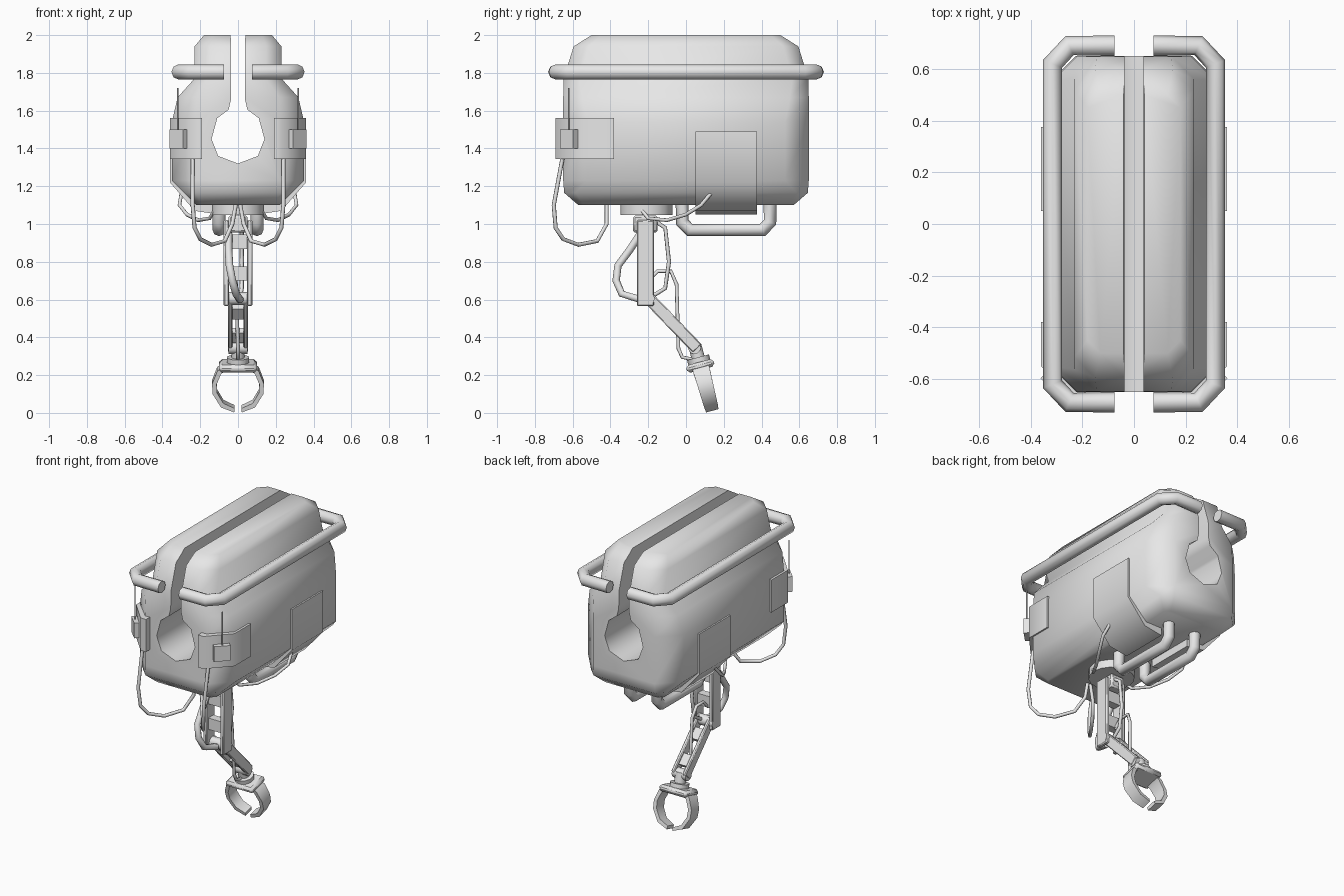
import bpy, bmesh, math
from mathutils import Vector, Matrix

if "Cube" in bpy.data.objects:
    bpy.data.objects.remove(bpy.data.objects["Cube"])

grey = bpy.data.materials.new("plain_grey")
grey.use_nodes = True
grey.diffuse_color = (0.8, 0.8, 0.8, 1)
grey.node_tree.nodes["Principled BSDF"].inputs["Base Color"].default_value = (0.8, 0.8, 0.8, 1)
SIDES = (("left", 1), ("right", -1))


def select(ob):
    bpy.ops.object.select_all(action='DESELECT')
    ob.select_set(True)
    bpy.context.view_layer.objects.active = ob


def finish(name, bm, smooth=None):
    bmesh.ops.recalc_face_normals(bm, faces=bm.faces)
    me = bpy.data.meshes.new(name)
    bm.to_mesh(me)
    bm.free()
    ob = bpy.data.objects.new(name, me)
    bpy.context.collection.objects.link(ob)
    me.materials.append(grey)
    if smooth:
        select(ob)
        bpy.ops.object.shade_smooth_by_angle(angle=math.radians(smooth))
    return ob


def loft(name, rings, smooth=None):
    """Skin a list of equal-length point rings and cap both ends."""
    bm = bmesh.new()
    rows = [[bm.verts.new(p) for p in ring] for ring in rings]
    n = len(rows[0])
    for a, b in zip(rows, rows[1:]):
        for i in range(n):
            bm.faces.new((a[i], a[(i + 1) % n], b[(i + 1) % n], b[i]))
    bm.faces.new(rows[0])
    bm.faces.new(rows[-1])
    return finish(name, bm, smooth)


def box(name, center, size, rot=None, bevel=0.0):
    bm = bmesh.new()
    bmesh.ops.create_cube(bm, size=1)
    bmesh.ops.scale(bm, vec=size, verts=bm.verts)
    if bevel:
        bmesh.ops.bevel(bm, geom=bm.edges[:], offset=bevel, segments=1, affect='EDGES')
    m = Matrix.Translation(center) @ (rot or Matrix()).to_4x4()
    bmesh.ops.transform(bm, matrix=m, verts=bm.verts)
    return finish(name, bm, 40)


def cylinder(name, center, radius, depth, axis=(0, 0, 1), sides=12):
    bm = bmesh.new()
    rot = Vector(axis).to_track_quat('Z', 'Y').to_matrix().to_4x4()
    bmesh.ops.create_cone(bm, cap_ends=True, segments=sides, radius1=radius, radius2=radius,
                          depth=depth, matrix=Matrix.Translation(center) @ rot)
    return finish(name, bm, 40)


def tube(name, points, radius):
    cu = bpy.data.curves.new(name, 'CURVE')
    cu.dimensions = '3D'
    cu.bevel_depth = radius
    cu.bevel_resolution = 2
    cu.use_fill_caps = True
    sp = cu.splines.new('POLY')
    sp.points.add(len(points) - 1)
    for p, co in zip(sp.points, points):
        p.co = (*co, 1)
    ob = bpy.data.objects.new(name, cu)
    bpy.context.collection.objects.link(ob)
    cu.materials.append(grey)
    select(ob)
    bpy.ops.object.convert(target='MESH')
    bpy.ops.object.shade_smooth_by_angle(angle=math.radians(60))


# Main body: stacked chamfered rectangles (z, half width, half length, corner chamfer)
def octagon(z, hx, hy, c):
    return [(x, y, z) for x, y in (
        (hx - c, -hy), (hx, c - hy), (hx, hy - c), (hx - c, hy),
        (c - hx, hy), (-hx, hy - c), (-hx, c - hy), (c - hx, -hy))]


levels = [(1.10, 0.22, 0.57, 0.03), (1.165, 0.285, 0.645, 0.06), (1.23, 0.35, 0.65, 0.125),
          (1.54, 0.35, 0.65, 0.125), (1.67, 0.32, 0.65, 0.1), (1.77, 0.23, 0.648, 0.085),
          (1.94, 0.23, 0.595, 0.08), (2.0, 0.18, 0.50, 0.05)]
body = loft("body", [octagon(*lv) for lv in levels])

# Keyhole channel running the whole length
half = [(0.045, 2.05), (0.037, 1.97), (0.037, 1.66), (0.05, 1.605), (0.11, 1.56),
        (0.14, 1.45), (0.105, 1.36)]
keyhole = half + [(0, 1.32)] + [(-x, z) for x, z in reversed(half)]
cutter = loft("channel_cutter", [[(x, y, z) for x, z in keyhole] for y in (-1, 1)])
cutter.hide_render = True
mod = body.modifiers.new("channel", 'BOOLEAN')
mod.operation = 'DIFFERENCE'
mod.solver = 'EXACT'
mod.object = cutter
select(body)
bpy.ops.object.modifier_apply(modifier=mod.name)
bpy.data.objects.remove(cutter)
bpy.ops.object.shade_smooth_by_angle(angle=math.radians(60))

for side, s in SIDES:
    # Guard rail around each half
    rail = [(0.075, -0.69), (0.25, -0.69), (0.315, -0.62),
            (0.315, 0.62), (0.25, 0.69), (0.075, 0.69)]
    tube(side + "_rail", [(s * x, y, 1.805) for x, y in rail], 0.04)

    # Corner pouch with a small radio box and aerial
    pouch = [(0.19, -0.64), (0.19, -0.69), (0.23, -0.69), (0.36, -0.55), (0.36, -0.38),
             (0.30, -0.38), (0.30, -0.55), (0.23, -0.62)]
    loft(side + "_pouch", [[(s * x, y, z) for x, y in pouch] for z in (1.345, 1.56)], 50)
    turn = Matrix.Rotation(s * math.radians(45), 3, 'Z')
    box(side + "_radio_box", (s * 0.315, -0.62, 1.45), (0.1, 0.035, 0.1), turn)
    tube(side + "_aerial", [(s * 0.32, -0.62, 1.48), (s * 0.32, -0.62, 1.72)], 0.004)

    # Plate folded around the lower flank
    plate = [(0.36, 1.49), (0.36, 1.22), (0.23, 1.07), (0.10, 1.05), (0.10, 1.11), (0.22, 1.12),
             (0.33, 1.23), (0.33, 1.49)]
    loft(side + "_flank_plate", [[(s * x, y, z) for x, z in plate] for y in (0.05, 0.375)], 50)

    # Landing skid
    skid = [(-0.02, 1.12), (-0.02, 1.01), (0.02, 0.968), (0.405, 0.968), (0.445, 1.01), (0.445, 1.12)]
    tube(side + "_skid", [(s * 0.1, y, z) for y, z in skid], 0.035)

    # Loose cables from the pouch and the plate to the underside
    loop = [(0.24, -0.65, 1.37), (0.24, -0.70, 1.10), (0.23, -0.69, 0.98), (0.20, -0.65, 0.92),
            (0.14, -0.57, 0.89), (0.07, -0.47, 0.91), (0.03, -0.42, 1.0), (0.01, -0.42, 1.11)]
    tube(side + "_pouch_cable", [(s * x, y, z) for x, y, z in loop], 0.011)
    feed = [(0.30, 0.13, 1.16), (0.31, 0.08, 1.10), (0.27, 0.0, 1.05),
            (0.21, -0.1, 1.02), (0.15, -0.2, 1.03), (0.12, -0.24, 1.08)]
    tube(side + "_plate_cable", [(s * x, y, z) for x, y, z in feed], 0.01)

# Swivel mount for the arm
cylinder("swivel_disc", (0, -0.21, 1.08), 0.138, 0.065, sides=16)
box("swivel_block", (0, -0.215, 1.0), (0.1, 0.13, 0.09), bevel=0.01)


# Two-part arm: paired beams with cross pieces
def arm(name, start, end, width, gap, thick, rungs):
    a, b = Vector((0, *start)), Vector((0, *end))
    d = b - a
    rot = Matrix.Rotation(math.atan2(-d.y, d.z), 3, 'X')
    for side, s in SIDES:
        box(f"{side}_{name}_beam", (a + b) / 2 + Vector((s * gap, 0, 0)),
            (thick, width, d.length), rot, 0.006)
    for i, t in enumerate(rungs):
        box(f"{name}_rung_{i + 1}", a + d * t, (2 * gap, width * 0.6, 0.075), rot)


arm("upper_arm", (-0.215, 1.02), (-0.215, 0.565), 0.09, 0.062, 0.028, (0.25, 0.62))
arm("lower_arm", (-0.21, 0.62), (0.06, 0.34), 0.065, 0.041, 0.024, (0.3, 0.75))
cylinder("elbow_pin", (0, -0.2, 0.605), 0.034, 0.15, (1, 0, 0))
cylinder("wrist_pin", (0, 0.045, 0.345), 0.034, 0.1, (1, 0, 0))

# Hoses along the arm
hose = [(-0.05, -0.24, 0.95), (-0.05, -0.30, 0.86), (-0.045, -0.36, 0.78), (-0.03, -0.37, 0.70),
        (-0.01, -0.34, 0.63), (0.01, -0.24, 0.60)]
tube("front_hose", hose, 0.02)
back = [(0.02, -0.17, 1.02), (0.02, -0.11, 0.98), (0.02, -0.09, 0.80), (0.02, -0.11, 0.66),
        (0.01, -0.19, 0.61)]
tube("rear_hose", back, 0.011)
grip_feed = [(-0.02, -0.2, 0.70), (-0.02, -0.15, 0.75), (-0.02, -0.08, 0.75), (-0.01, -0.05, 0.68),
             (0, -0.04, 0.34), (0, -0.02, 0.295), (0, 0.05, 0.28)]
tube("gripper_hose", grip_feed, 0.01)

# Gripper, modelled upright and tilted about the wrist
tilt = Matrix.Rotation(math.radians(15), 3, 'X')
wrist = Vector((0, 0.07, 0.27))


def tilted(x, y, z):
    return wrist + tilt @ Vector((x, y, z))


cylinder("wrist_post", tilted(0, 0, 0.035), 0.035, 0.11, tilt @ Vector((0, 0, 1)))
cylinder("wrist_collar", tilted(0, 0, 0.01), 0.06, 0.03, tilt @ Vector((0, 0, 1)), 10)
box("gripper_palm", tilted(0, 0, -0.022), (0.2, 0.15, 0.042), tilt, 0.015)
outer = [(0.07, -0.01), (0.11, -0.04), (0.137, -0.11), (0.135, -0.165), (0.09, -0.24), (0.02, -0.268)]
inner = [(0.07, -0.04), (0.09, -0.055), (0.113, -0.112), (0.111, -0.16), (0.077, -0.218), (0.018, -0.246)]
for side, s in SIDES:
    rings = []
    for (ox, oz), (ix, iz), w in zip(outer, inner, (0.045, 0.045, 0.042, 0.04, 0.037, 0.034)):
        rings.append([tilted(s * ox, -w, oz), tilted(s * ox, w, oz),
                      tilted(s * ix, w, iz), tilted(s * ix, -w, iz)])
    loft(side + "_gripper_finger", rings, 50)
